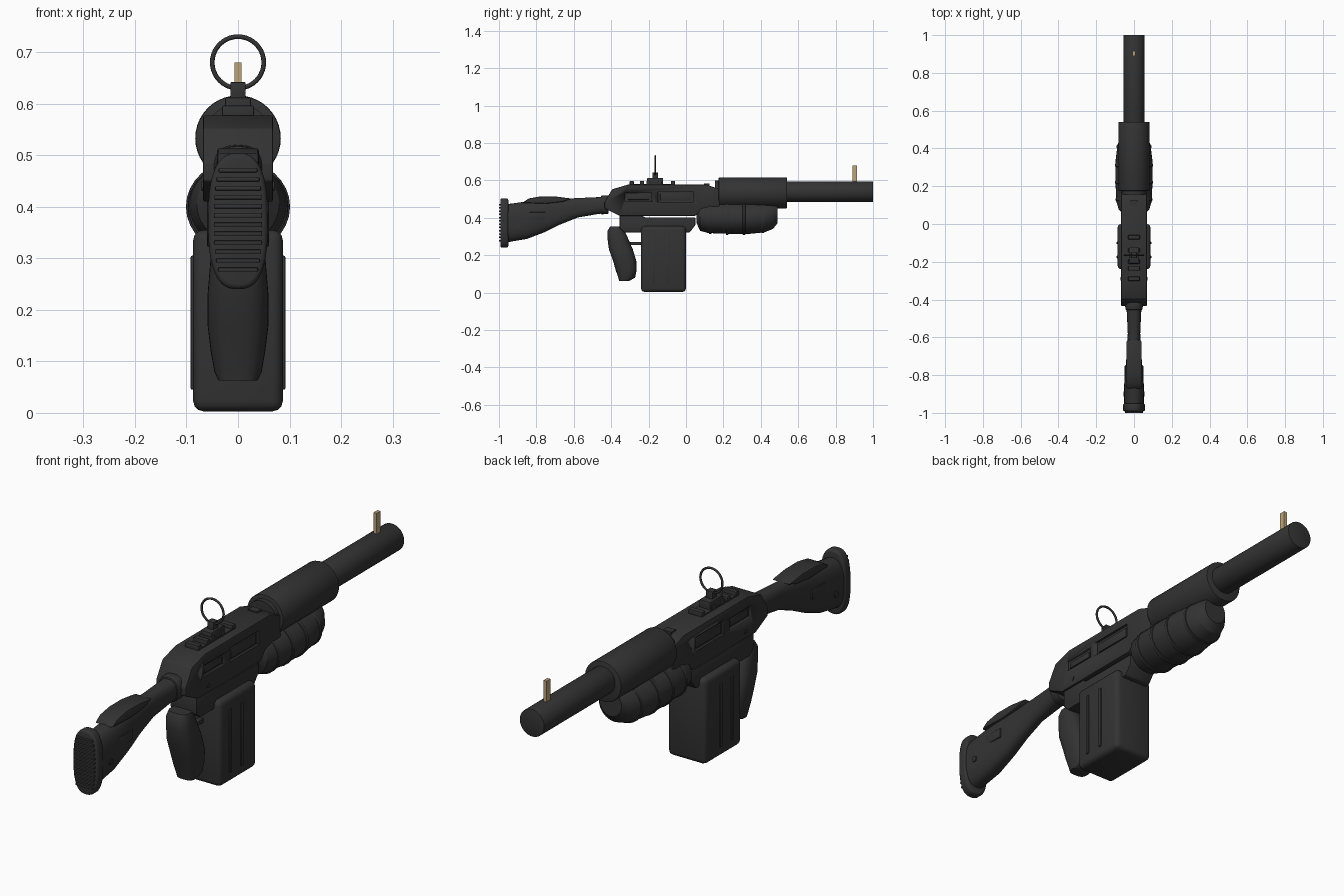
import bpy, bmesh, math
from mathutils import Matrix, Vector

if "Cube" in bpy.data.objects:
    bpy.data.objects.remove(bpy.data.objects["Cube"])


def material(name, rgb):
    m = bpy.data.materials.new(name)
    m.use_nodes = True
    m.diffuse_color = (*rgb, 1)
    m.node_tree.nodes["Principled BSDF"].inputs["Base Color"].default_value = (*rgb, 1)
    return m


BLACK = material("gunmetal black", (0.033, 0.033, 0.033))
GOLD = material("brass", (0.5, 0.37, 0.19))


def finish(name, bm, mat=BLACK, bevel=0, segments=2, angle=35):
    """Turn a bmesh into a smooth-shaded object, with rounded edges if asked."""
    bmesh.ops.recalc_face_normals(bm, faces=bm.faces)
    mesh = bpy.data.meshes.new(name)
    bm.to_mesh(mesh)
    bm.free()
    ob = bpy.data.objects.new(name, mesh)
    bpy.context.collection.objects.link(ob)
    mesh.materials.append(mat)
    bpy.ops.object.select_all(action='DESELECT')
    bpy.context.view_layer.objects.active = ob
    ob.select_set(True)
    if bevel:
        mod = ob.modifiers.new("round", 'BEVEL')
        mod.width, mod.segments = bevel, segments
        mod.limit_method = 'ANGLE'
        bpy.ops.object.modifier_apply(modifier=mod.name)
    bpy.ops.object.shade_smooth_by_angle(angle=math.radians(angle))
    return ob


def box(name, lo, hi, bevel=0, mat=BLACK, segments=2):
    bm = bmesh.new()
    lo, hi = Vector(lo), Vector(hi)
    bmesh.ops.create_cube(bm, size=1, matrix=Matrix.Translation((lo + hi) / 2)
                          @ Matrix.Diagonal((*(hi - lo), 1)))
    return finish(name, bm, mat, bevel, segments)


def profile(name, pts, half, bevel=0):
    """Extrude a side outline (y, z) across x."""
    bm = bmesh.new()
    face = bm.faces.new([bm.verts.new((-half, y, z)) for y, z in pts])
    out = bmesh.ops.extrude_face_region(bm, geom=[face])["geom"]
    bmesh.ops.translate(bm, vec=(2 * half, 0, 0),
                        verts=[v for v in out if isinstance(v, bmesh.types.BMVert)])
    return finish(name, bm, bevel=bevel)


def loft(name, sections, axis='Y', power=1.0, sides=32, bevel=0, angle=35):
    """Skin rounded sections (position, centre, half width, half depth)."""
    bm = bmesh.new()
    rings = []
    for pos, mid, hx, hd in sections:
        ring = []
        for i in range(sides):
            a = math.tau * i / sides
            c, s = math.cos(a), math.sin(a)
            x = hx * math.copysign(abs(c) ** power, c)
            d = mid + hd * math.copysign(abs(s) ** power, s)
            ring.append(bm.verts.new((x, pos, d) if axis == 'Y' else (x, d, pos)))
        rings.append(ring)
    for a, b in zip(rings, rings[1:]):
        for i in range(sides):
            j = (i + 1) % sides
            bm.faces.new((a[i], a[j], b[j], b[i]))
    bm.faces.new(rings[0])
    bm.faces.new(rings[-1])
    return finish(name, bm, bevel=bevel, angle=angle)


def tube(name, y0, y1, z, r, bevel=0):
    return loft(name, [(y0, z, r, r), (y1, z, r, r)], sides=40, bevel=bevel)


def stud(name, x, y, z, r):
    bm = bmesh.new()
    bmesh.ops.create_cone(bm, cap_ends=True, segments=16, radius1=r, radius2=r, depth=0.012,
                          matrix=Matrix.Translation((x, y, z)) @ Matrix.Rotation(math.pi / 2, 4, 'Y'))
    return finish(name, bm)


def cut(ob, lo, hi):
    cutter = box("cutter", lo, hi)
    cutter.hide_render = True
    mod = ob.modifiers.new("cut", 'BOOLEAN')
    mod.object, mod.solver = cutter, 'EXACT'
    bpy.context.view_layer.objects.active = ob
    bpy.ops.object.modifier_apply(modifier=mod.name)
    bpy.data.objects.remove(cutter)


# Barrel, sleeve and front sight
tube("barrel", 0.5, 1.0, 0.539, 0.056, 0.002)
tube("barrel_sleeve", 0.175, 0.54, 0.533, 0.083, 0.004)
tube("sleeve_collar", 0.155, 0.18, 0.533, 0.066)
box("front_sight", (-0.007, 0.89, 0.58), (0.007, 0.915, 0.68), mat=GOLD)

# Receiver body with recessed side panels
receiver = profile("receiver", [(-0.435, 0.45), (-0.435, 0.485), (-0.395, 0.552), (-0.31, 0.577),
                                (0.11, 0.577), (0.18, 0.552), (0.18, 0.45), (0.09, 0.45),
                                (0.05, 0.41), (-0.355, 0.41)], 0.068, 0.004)
for side in (-1, 1):
    for y0, y1, z0, z1 in ((-0.325, -0.185, 0.488, 0.533), (-0.15, 0.04, 0.483, 0.541)):
        xs = sorted((side * 0.058, side * 0.1))
        cut(receiver, (xs[0], y0, z0), (xs[1], y1, z1))
        xs = sorted((side * 0.05, side * 0.064))
        box("side_panel", (xs[0], y0 + 0.012, z0 + 0.008), (xs[1], y1 - 0.012, z1 - 0.012), 0.002)
    stud("receiver_pin", side * 0.065, -0.29, 0.44, 0.009)

# Lower receiver and trigger
profile("lower_receiver", [(-0.355, 0.415), (-0.24, 0.415), (-0.22, 0.402), (0.05, 0.402),
                           (0.05, 0.36), (0.02, 0.322), (-0.33, 0.322), (-0.355, 0.345)], 0.06, 0.004)
box("trigger", (-0.012, -0.33, 0.253), (0.012, -0.23, 0.271), 0.003)

# Magazine with raised ribs
box("magazine", (-0.087, -0.24, 0.003), (0.087, 0.0, 0.355), 0.02, segments=3)
for side in (-1, 1):
    for y in (-0.175, -0.1):
        xs = sorted((side * 0.08, side * 0.092))
        box("magazine_rib", (xs[0], y - 0.007, 0.045), (xs[1], y + 0.007, 0.305), 0.003)

# Pistol grip
loft("pistol_grip", [(0.063, -0.33, 0.038, 0.028), (0.08, -0.317, 0.046, 0.045),
                     (0.12, -0.32, 0.053, 0.056), (0.17, -0.328, 0.059, 0.062),
                     (0.23, -0.348, 0.059, 0.064), (0.29, -0.365, 0.054, 0.055),
                     (0.33, -0.374, 0.05, 0.046), (0.352, -0.374, 0.044, 0.032)],
     'Z', power=0.75, angle=45)

# Banded foregrip
loft("foregrip", [(0.055, 0.42, 0.055, 0.045), (0.075, 0.405, 0.08, 0.075), (0.12, 0.402, 0.094, 0.084),
                  (0.25, 0.4, 0.099, 0.087), (0.34, 0.4, 0.097, 0.086), (0.42, 0.402, 0.087, 0.08),
                  (0.465, 0.41, 0.07, 0.07), (0.49, 0.425, 0.05, 0.053)], angle=25)
for y, w in ((0.13, 0.097), (0.22, 0.101), (0.31, 0.101), (0.41, 0.092)):
    loft("foregrip_band", [(y - 0.007, 0.4, w, w - 0.01), (y + 0.007, 0.4, w, w - 0.01)], bevel=0.002)

# Rear ring sight and top ridges
box("top_rail", (-0.03, -0.3, 0.57), (0.03, -0.06, 0.581))
for y in (-0.29, -0.235, -0.2, -0.14, -0.07):
    box("top_ridge", (-0.031, y - 0.011, 0.57), (0.031, y + 0.011, 0.596), 0.003)
box("sight_base", (-0.025, -0.208, 0.57), (0.025, -0.122, 0.612), 0.003)
box("sight_post", (-0.015, -0.18, 0.6), (0.015, -0.15, 0.642), 0.003)
box("top_tab", (-0.02, 0.095, 0.57), (0.02, 0.125, 0.583))
bpy.ops.mesh.primitive_torus_add(location=(0, -0.165, 0.68), rotation=(math.pi / 2, 0, 0),
                                 major_radius=0.05, minor_radius=0.0045,
                                 major_segments=40, minor_segments=10)
ring = bpy.context.object
ring.name = "sight_ring"
ring.data.materials.append(BLACK)
bpy.ops.object.shade_smooth()

# Shoulder stock with collar and cheek rest
loft("stock", [(-0.42, 0.47, 0.042, 0.045), (-0.47, 0.465, 0.038, 0.045), (-0.58, 0.453, 0.033, 0.052),
               (-0.67, 0.433, 0.037, 0.068), (-0.75, 0.411, 0.044, 0.086), (-0.85, 0.387, 0.052, 0.1),
               (-0.96, 0.37, 0.053, 0.102)], power=0.8)
loft("stock_collar", [(-0.415, 0.47, 0.05, 0.05), (-0.455, 0.468, 0.044, 0.05)], power=0.8, bevel=0.004)
profile("cheek_rest", [(-0.875, 0.48), (-0.84, 0.503), (-0.78, 0.514), (-0.7, 0.514), (-0.61, 0.502),
                       (-0.66, 0.485), (-0.75, 0.475)], 0.041, 0.007)
for side in (-1, 1):
    xs = sorted((side * 0.03, side * 0.05))
    box("stock_inset", (xs[0], -0.84, 0.39), (xs[1], -0.75, 0.43), 0.003)
    stud("stock_stud", side * 0.05, -0.9, 0.355, 0.012)

# Ribbed butt pad
bm = bmesh.new()
outline = []
for i in range(40):
    a = math.tau * i / 40
    c, s = math.cos(a), math.sin(a)
    outline.append(bm.verts.new((0.058 * math.copysign(abs(c) ** 0.75, c), -0.992,
                                 0.372 + 0.132 * math.copysign(abs(s) ** 0.75, s))))
pad_face = bm.faces.new(outline)
new = bmesh.ops.extrude_face_region(bm, geom=[pad_face])["geom"]
bmesh.ops.translate(bm, vec=(0, 0.042, 0), verts=[v for v in new if isinstance(v, bmesh.types.BMVert)])
finish("butt_pad", bm, bevel=0.01, segments=3)
for i in range(12):
    z = 0.278 + i * 0.0175
    w = 0.047 * (1 - abs((z - 0.372) / 0.132) ** 2.67) ** 0.375
    box("butt_ridge", (-w, -1.0, z - 0.004), (w, -0.985, z + 0.004), 0.002)
